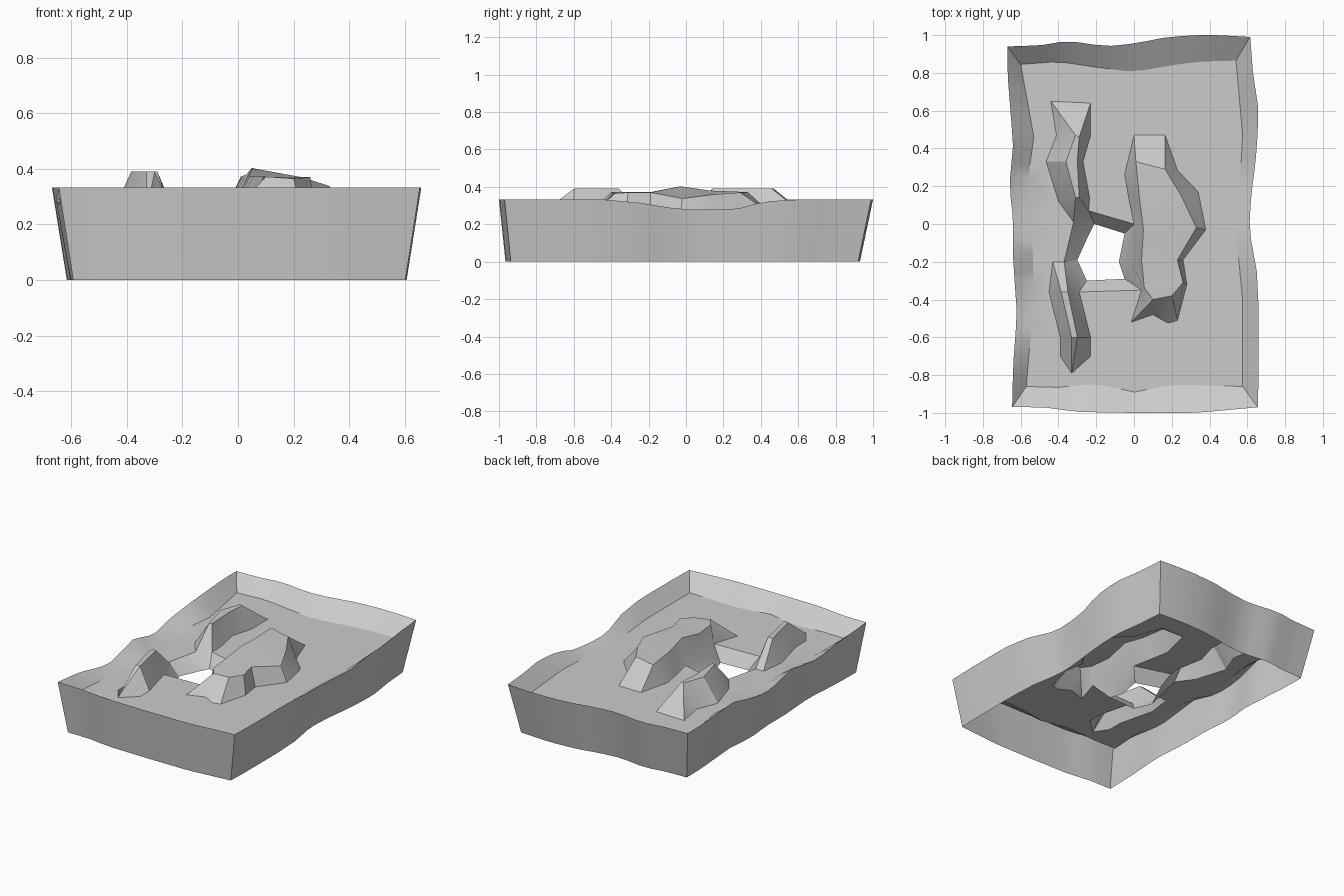
import bpy, bmesh
from mathutils import Vector

if "Cube" in bpy.data.objects:
    bpy.data.objects.remove(bpy.data.objects["Cube"])

TOP, BED, PIT = 0.333, 0.245, 0.165


def at(points, z):
    return [Vector((p[0], p[1], p[2] if len(p) > 2 else z)) for p in points]


def resample(points, n):
    """n evenly spaced points along a polyline, last one left out."""
    lens = [(b - a).length for a, b in zip(points, points[1:])]
    total, out = sum(lens), []
    for i in range(n):
        d = total * i / n
        for a, b, l in zip(points, points[1:], lens):
            if d <= l:
                out.append(a.lerp(b, d / l))
                break
            d -= l
    return out


def ring(sides, z, counts=(14, 22, 14, 22)):
    """Closed loop from four open sides that each end where the next starts."""
    out = []
    for i, side in enumerate(sides):
        out += resample(at(side + [sides[(i + 1) % 4][0]], z), counts[i])
    return out


def add_face(bm, pts):
    uniq = [p for i, p in enumerate(pts) if (p - pts[i - 1]).length > 1e-5]
    if len(uniq) > 2:
        bm.faces.new([bm.verts.new(p) for p in uniq])


def loft(bm, a, b, closed=True):
    for i in range(len(a) if closed else len(a) - 1):
        j = (i + 1) % len(a)
        add_face(bm, [a[i], a[j], b[j], b[i]])


def ridge(bm, sections):
    """Ridge from cross-sections: base, crest, crest, base."""
    secs = [at(s, BED) for s in sections]
    for a, b in zip(secs, secs[1:]):
        loft(bm, a, b, False)


def finish(bm, name, angle):
    me = bpy.data.meshes.new(name)
    bm.to_mesh(me)
    bm.free()
    ob = bpy.data.objects.new(name, me)
    bpy.context.collection.objects.link(ob)
    bpy.ops.object.select_all(action='DESELECT')
    ob.select_set(True)
    bpy.context.view_layer.objects.active = ob
    bpy.ops.object.shade_smooth_by_angle(angle=angle)


# Wavy upper rim: front, right, back, left
rim = ring([
    [(-.645, -.97), (-.48, -.97), (-.3, -.995), (0, -1), (.33, -1)],
    [(.655, -.97), (.66, -.8), (.66, -.45), (.65, -.25, .315), (.61, -.03, .28),
     (.62, .15, .278), (.64, .3, .285), (.65, .4, .32), (.66, .6), (.63, .8)],
    [(.615, .99), (.45, 1), (.3, 1), (.15, .985), (0, .955), (-.15, .94),
     (-.35, .97), (-.5, .945)],
    [(-.67, .94), (-.67, .8), (-.64, .42), (-.66, .2, .29), (-.64, .03, .265),
     (-.64, -.18, .32), (-.62, -.48, .265), (-.64, -.75, .315)]], TOP)

# Inner edge where the banks meet the bed
inner = ring([
    [(-.57, -.86), (-.4, -.865), (-.2, -.845), (0, -.89), (.2, -.85)],
    [(.575, -.86), (.575, -.4), (.54, -.04), (.56, .2), (.575, .47)],
    [(.54, .865), (.35, .86), (.2, .84), (0, .805), (-.2, .83), (-.4, .86)],
    [(-.6, .845), (-.53, .46), (-.56, .25), (-.54, 0), (-.53, -.38)]], BED)

# Outer wall, open at the bottom
bm = bmesh.new()
foot = [Vector((p.x * .92, p.y * .9475 - .0175, 0)) for p in rim]
loft(bm, foot, rim)
bmesh.ops.remove_doubles(bm, verts=bm.verts, dist=1e-4)
finish(bm, "outer_wall", 0.5)

# Banks sloping from the rim down to the bed
bm = bmesh.new()
loft(bm, rim, inner)

# Back left ridge
H = .39
ridge(bm, [
    [(-.44, .65), (-.44, .65), (-.23, .64), (-.23, .64)],
    [(-.41, .47), (-.31, .47, H), (-.29, .46, H), (-.23, .47)],
    [(-.465, .33), (-.36, .33, H), (-.30, .33, H), (-.27, .33)],
    [(-.40, .12), (-.31, .14, H), (-.29, .14, H), (-.235, .14)],
    [(-.32, .01), (-.32, .01), (-.24, .07), (-.24, .07)]])

# Front left ridge
ridge(bm, [
    [(-.43, -.2), (-.43, -.2), (-.37, -.2), (-.37, -.2)],
    [(-.45, -.36), (-.385, -.36, H), (-.35, -.36, H), (-.29, -.36)],
    [(-.39, -.6), (-.33, -.6, H), (-.3, -.6, H), (-.23, -.6)],
    [(-.39, -.7), (-.33, -.79), (-.33, -.79), (-.23, -.7)]])

# Broad right ridge
ridge(bm, [
    [(0, .47), (0, .47), (.165, .47), (.165, .47)],
    [(-.05, .26), (.01, .33, .372), (.165, .29, .37), (.23, .285)],
    [(-.03, .15), (.03, .13, .38), (.25, .15, .36), (.34, .17)],
    [(0, 0), (.05, -.03, .403), (.33, -.02, .338), (.38, -.03)],
    [(-.02, -.2), (.04, -.19, .372), (.23, -.19, .37), (.26, -.19)],
    [(.04, -.35), (.055, -.34, .372), (.26, -.31, .37), (.28, -.32)],
    [(-.015, -.52), (.1, -.4, .372), (.2, -.38, .365), (.23, -.51)],
    [(-.015, -.52), (.1, -.48), (.18, -.525), (.23, -.51)]])

# Funnel-shaped hole between the ridges
loft(bm,
     at([(-.24, .07), (0, 0), (-.02, -.2), (.04, -.35), (-.29, -.36),
         (-.37, -.2), (-.32, .01)], BED),
     at([(-.21, 0), (-.05, -.05), (-.08, -.2), (-.05, -.29), (-.25, -.3),
         (-.3, -.19), (-.25, -.08)], PIT))

# Flat bed fills between the banks and the ridges
bmesh.ops.remove_doubles(bm, verts=bm.verts, dist=1e-4)
edges = [e for e in bm.edges if e.is_boundary
         and all(abs(v.co.z - BED) < 1e-4 for v in e.verts)]
bmesh.ops.triangle_fill(bm, edges=edges, use_beauty=True, normal=(0, 0, 1))
bmesh.ops.recalc_face_normals(bm, faces=bm.faces)
if sum(f.normal.z * f.calc_area() for f in bm.faces) < 0:
    bmesh.ops.reverse_faces(bm, faces=bm.faces)
finish(bm, "terrain_bed", 0.45)
